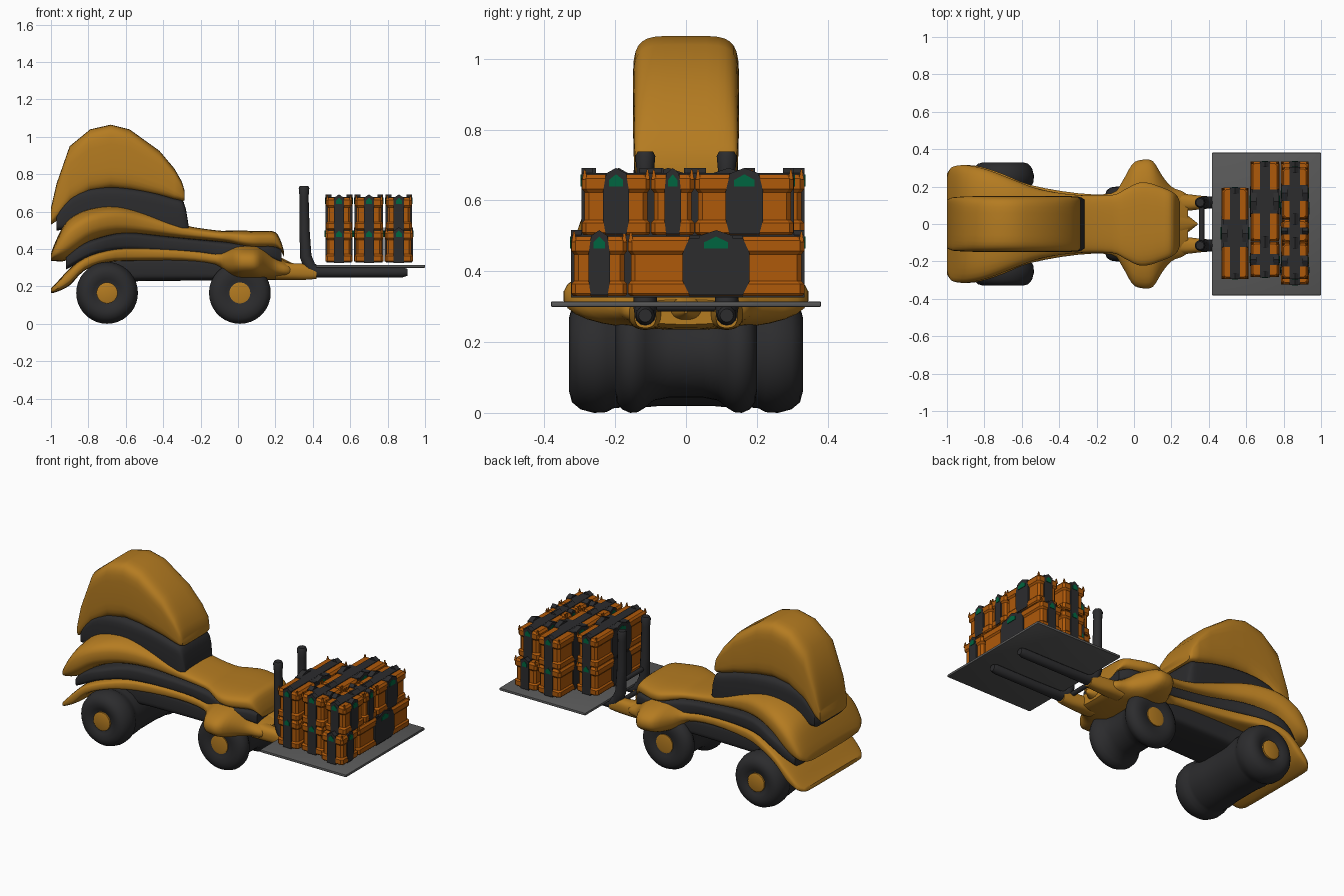
import bpy, bmesh
from math import sin, cos, pi, copysign
from mathutils import Vector

if "Cube" in bpy.data.objects:
    bpy.data.objects.remove(bpy.data.objects["Cube"])


def mat(name, rgb):
    m = bpy.data.materials.new(name)
    m.diffuse_color = (*rgb, 1)
    m.use_nodes = True
    m.node_tree.nodes["Principled BSDF"].inputs["Base Color"].default_value = m.diffuse_color
    return m


YELLOW = mat("yellow", (0.46, 0.2, 0.015))
DARK = mat("dark", (0.025, 0.025, 0.027))
ORANGE = mat("orange", (0.43, 0.1, 0.003))
GREEN = mat("green", (0.0, 0.13, 0.05))
STEEL = mat("steel", (0.1, 0.1, 0.1))


def finish(bm, name, mats, angle=None):
    bmesh.ops.recalc_face_normals(bm, faces=bm.faces)
    me = bpy.data.meshes.new(name)
    bm.to_mesh(me)
    bm.free()
    ob = bpy.data.objects.new(name, me)
    bpy.context.collection.objects.link(ob)
    for m in mats:
        me.materials.append(m)
    if angle:
        bpy.ops.object.select_all(action='DESELECT')
        ob.select_set(True)
        bpy.context.view_layer.objects.active = ob
        bpy.ops.object.shade_smooth_by_angle(angle=angle)
    return ob


def skin(bm, rings, mi=0, caps=True):
    vs = [[bm.verts.new(p) for p in r] for r in rings]
    n = len(vs[0])
    for a, b in zip(vs, vs[1:]):
        for i in range(n):
            bm.faces.new((a[i], a[(i + 1) % n], b[(i + 1) % n], b[i])).material_index = mi
    if caps:
        for r in (vs[0], vs[-1]):
            bm.faces.new(r).material_index = mi


def resample(st, sub):
    # Catmull-Rom through the stations
    st = [Vector(s) for s in st]
    out = []
    for i in range(len(st) - 1):
        p0, p1, p2, p3 = st[max(i - 1, 0)], st[i], st[i + 1], st[min(i + 2, len(st) - 1)]
        for k in range(sub):
            t = k / sub
            out.append(p1 + (p2 - p0) * (0.5 * t) + (2 * p0 - 5 * p1 + 4 * p2 - p3) * (0.5 * t * t)
                       + (3 * p1 - p0 - 3 * p2 + p3) * (0.5 * t ** 3))
    return out + [st[-1]]


def loft(name, m, stations, power=3.0, cy=0.0, sub=3, seg=32, front_power=None):
    # stations along x: (x, half width, z low, z high), superellipse section
    bm = bmesh.new()
    rings = []
    for x, w, lo, hi in resample(stations, sub):
        p = power
        if front_power:  # section softens towards the front
            p += (front_power - power) * min(1, max(0, (x + .6) / .5))
        ring = []
        for i in range(seg):
            a = 2 * pi * (i + 0.5) / seg
            c, s = (copysign(abs(f(a)) ** (2 / p), f(a)) for f in (cos, sin))
            ring.append((x, cy + w * c, (lo + hi) / 2 + (hi - lo) / 2 * s))
        rings.append(ring)
    skin(bm, rings)
    return finish(bm, name, [m], 0.8)


# Rounded hood and the dark band under it
loft("hood", YELLOW, [
    (-1.0, .13, .53, .62), (-.97, .143, .55, .75), (-.9, .148, .63, .95), (-.79, .15, .70, 1.04),
    (-.68, .15, .72, 1.065), (-.58, .15, .71, 1.04), (-.42, .148, .68, .925),
    (-.34, .147, .66, .83), (-.30, .144, .655, .76), (-.285, .13, .66, .71)], 5, sub=1)
loft("hood_band", DARK, [
    (-.97, .14, .50, .58), (-.93, .146, .5, .645), (-.85, .148, .5, .71), (-.7, .149, .5, .735),
    (-.5, .149, .5, .715), (-.35, .149, .48, .675), (-.29, .145, .47, .65), (-.265, .13, .47, .53)], 6)
# Upper body: flared rear fenders, narrow waist, front deck
loft("upper_body", YELLOW, [
    (-1.0, .25, .335, .375), (-.98, .30, .335, .43), (-.93, .315, .335, .53), (-.87, .312, .37, .585),
    (-.78, .29, .435, .62), (-.65, .24, .47, .632), (-.5, .185, .47, .60), (-.3, .155, .455, .53),
    (-.12, .155, .44, .50), (-.05, .185, .43, .498), (.02, .22, .41, .498), (.08, .22, .40, .497),
    (.14, .20, .40, .496), (.2, .175, .40, .49), (.23, .15, .385, .44), (.245, .12, .36, .39)], 3)
# Dark line between the two yellow shells
loft("body_band", DARK, [
    (-.92, .26, .29, .36), (-.85, .278, .325, .42), (-.75, .268, .37, .46), (-.6, .212, .39, .49),
    (-.4, .166, .38, .47), (-.2, .151, .37, .45), (-.08, .16, .34, .44),
    (.03, .20, .33, .43), (.1, .20, .33, .42), (.18, .18, .34, .42), (.232, .15, .32, .40)], 5)
# Lower body: tail sweeping down, front fender
loft("lower_body", YELLOW, [
    (-1.0, .27, .165, .19), (-.97, .305, .17, .22), (-.9, .315, .205, .295), (-.82, .307, .285, .355),
    (-.7, .268, .328, .395), (-.55, .208, .335, .412), (-.3, .165, .33, .405), (-.12, .165, .30, .395),
    (-.065, .225, .26, .40), (-.01, .32, .24, .42), (.04, .344, .235, .425), (.1, .338, .235, .42),
    (.15, .26, .235, .40), (.2, .20, .235, .365), (.26, .175, .24, .335), (.29, .15, .25, .32)],
    4.5, front_power=2.4)
# Nose point and the two arms holding the forks
loft("nose_point", YELLOW, [(.22, .08, .25, .36), (.28, .05, .26, .33), (.34, .004, .28, .30)], 2.2)
for side in (-1, 1):
    loft("fork_arm", YELLOW, [(.2, .05, .235, .34), (.28, .045, .235, .325), (.36, .036, .235, .32),
                              (.42, .03, .24, .30)], 2.5, cy=.115 * side)
# Chassis between the wheels
loft("chassis", DARK, [(-.8, .16, .2, .34), (-.6, .15, .225, .36), (-.3, .145, .23, .36),
                       (-.06, .14, .23, .34), (.1, .12, .22, .32)], 5)


def lathe_y(bm, profile, x, z, mi, seg=36):
    skin(bm, [[(x + r * cos(2 * pi * i / seg), y, z + r * sin(2 * pi * i / seg))
               for i in range(seg)] for r, y in profile], mi)


# Wide roller wheel pairs with yellow hubs
half = [(.056, .312), (.075, .322), (.105, .33), (.135, .322), (.155, .298), (.165, .26),
        (.163, .225), (.152, .205), (.15, .185), (.152, .15), (.146, .08)]
for name, x, half_w in (("rear_wheels", -.7, .33), ("front_wheels", .01, .2)):
    k = half_w / .33
    # the front pair has a deeper groove between its tyres
    hp = half if half_w > .3 else half[:7] + [(.15, .19), (.13, .15), (.122, .08)]
    prof = [(r, y * k) for r, y in hp] + [(r, -y * k) for r, y in reversed(hp)]
    bm = bmesh.new()
    lathe_y(bm, prof, x, .165, 0)
    for s in (-1, 1):
        lathe_y(bm, [(.056, s * .29 * k), (.056, s * .322 * k), (.045, s * .326 * k)], x, .165, 1)
    finish(bm, name, [DARK, YELLOW], 0.7)


def tube(name, pts, r):
    cu = bpy.data.curves.new(name, 'CURVE')
    cu.dimensions = '3D'
    cu.bevel_depth, cu.bevel_resolution, cu.use_fill_caps = r, 4, True
    sp = cu.splines.new('POLY')
    sp.points.add(len(pts) - 1)
    for p, (co, k) in zip(sp.points, pts):
        p.co = (*co, 1)
        p.radius = k
    ob = bpy.data.objects.new(name, cu)
    bpy.context.collection.objects.link(ob)
    cu.materials.append(DARK)
    bpy.ops.object.select_all(action='DESELECT')
    ob.select_set(True)
    bpy.context.view_layer.objects.active = ob
    bpy.ops.object.convert(target='MESH')
    bpy.ops.object.shade_smooth_by_angle(angle=0.8)


# L-shaped forks and their cross bars
for side in (-1, 1):
    y = .115 * side
    tube("fork", [((.353, y, .738), .8), ((.353, y, .725), 1.05), ((.353, y, .68), .9), ((.356, y, .5), 1),
                  ((.362, y, .36), 1.15), ((.385, y, .3), 1.25), ((.43, y, .275), 1.1),
                  ((.6, y, .275), 1), ((.88, y, .275), 1), ((.905, y, .275), .7)], .027)
for z in (.3, .42):
    tube("fork_crossbar", [((.362, -.115, z), 1), ((.362, .115, z), 1)], .014)


def box(bm, c, s, mi, bev=0.0):
    ret = bmesh.ops.create_cube(bm, size=1)
    for v in ret["verts"]:
        v.co = Vector(c) + Vector((v.co.x * s[0], v.co.y * s[1], v.co.z * s[2]))
    for f in {f for v in ret["verts"] for f in v.link_faces}:
        f.material_index = mi
    if bev:
        bmesh.ops.bevel(bm, geom=list({e for v in ret["verts"] for e in v.link_edges}),
                        offset=bev, segments=2, affect='EDGES', profile=0.5)


# Pallet plate
bm = bmesh.new()
box(bm, (.708, 0, .307), (.584, .764, .016), 0, .005)
finish(bm, "pallet_plate", [STEEL], 0.5)


def chevron(bm, c, out, a, lift, depth, mi):
    # pentagon badge facing direction "out"
    o, u = Vector(out), Vector((-out[1], out[0], 0))
    pts = [(-a, 0), (a, 0), (a, .018), (0, .034), (-a, .018)]
    skin(bm, [[Vector(c) + u * p + Vector((0, 0, q + lift)) + o * d for p, q in pts]
              for d in (-.03, depth)], mi)


def crate(name, x, y0, y1, z, w, h):
    bm = bmesh.new()
    l, cy = y1 - y0, (y0 + y1) / 2
    rings = []
    # orange shell with flared top and bottom rims
    for t, ins in ((0, .006), (.04, 0), (.2, 0), (.25, .008), (.7, .008), (.76, 0), (.93, 0), (1, .01)):
        hx, hy, c = w / 2 - ins, l / 2 - ins, .012
        rings.append([(x + a, cy + b, z + h * t) for a, b in (
            (hx, -hy + c), (hx, hy - c), (hx - c, hy), (c - hx, hy),
            (-hx, hy - c), (-hx, c - hy), (c - hx, -hy), (hx - c, -hy))])
    skin(bm, rings)
    # dark straps both ways
    s = .38 * l
    for k in (-1, 1):
        pts = [(-.5, .25), (-.4, .02), (.4, .02), (.5, .25), (.5, .72), (.4, .97), (-.4, .97), (-.5, .72)]
        skin(bm, [[(x + k * d, cy + s * p, z + h * q) for p, q in pts] for d in (w / 2 - .02, w / 2 + .001)], 1)
    box(bm, (x, cy, z + h * .5), (w - .01, s * .8, h + .006), 1)
    box(bm, (x, cy, z + h * .5), (.055, l + .002, h + .008), 1)
    # green badges with dark peaks above
    a = min(.042, l * .13)
    for out, hl, aa in (((1, 0, 0), w / 2, a), ((-1, 0, 0), w / 2, a),
                        ((0, 1, 0), l / 2, .02), ((0, -1, 0), l / 2, .02)):
        c = Vector((x, cy, z + h - .034)) + Vector(out) * hl
        chevron(bm, c, out, aa * .8, 0, .004, 2)
        chevron(bm, c, out, aa * 1.15, .018, .001, 1)
    # corner spikes
    for sx in (-1, 1):
        for sy in (-1, 1):
            px, py = x + sx * (w / 2 - .008), cy + sy * (l / 2 - .008)
            skin(bm, [[(px - r, py - r, zz), (px + r, py - r, zz), (px + r, py + r, zz), (px - r, py + r, zz)]
                      for r, zz in ((.007, z + h - .015), (.002, z + h + .014))])
    finish(bm, name, [ORANGE, DARK, GREEN])


# Stacked crates: (x, width, z, height, y breaks)
stacks = [(.54, .145, .33, .168, (-.295, .195)), (.70, .155, .33, .168, (-.285, -.095, .335)),
          (.86, .15, .33, .168, (-.325, -.165, .335)),
          (.54, .14, .502, .172, (-.295, .195)), (.70, .15, .502, .172, (-.285, -.095, .335)),
          (.86, .14, .502, .172, (-.295, -.1, .025, .305))]
for x, w, z, h, ys in stacks:
    for y0, y1 in zip(ys, ys[1:]):
        crate("crate", x, y0 + .001, y1 - .001, z, w, h)
